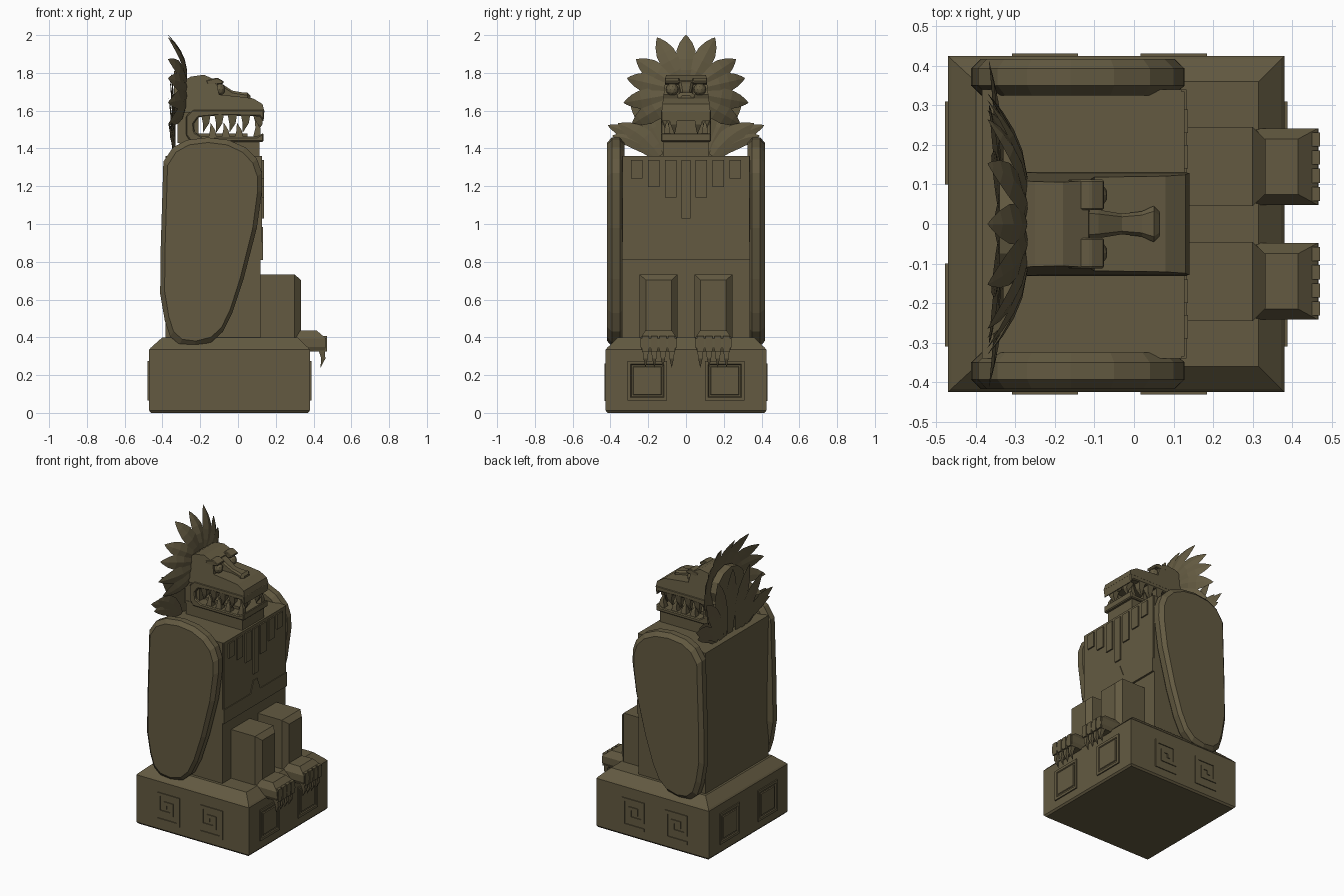
import bpy, bmesh, math
from mathutils import Vector

if "Cube" in bpy.data.objects:
    bpy.data.objects.remove(bpy.data.objects["Cube"])

stone = bpy.data.materials.new("olive stone")
stone.diffuse_color = (0.125, 0.102, 0.053, 1)
stone.use_nodes = True
stone.node_tree.nodes["Principled BSDF"].inputs["Base Color"].default_value = stone.diffuse_color


def finish(name, bm, bevel=0):
    bmesh.ops.recalc_face_normals(bm, faces=bm.faces)
    me = bpy.data.meshes.new(name)
    bm.to_mesh(me)
    bm.free()
    me.materials.append(stone)
    ob = bpy.data.objects.new(name, me)
    bpy.context.collection.objects.link(ob)
    if bevel:
        m = ob.modifiers.new("bevel", 'BEVEL')
        m.width, m.segments, m.limit_method = bevel, 1, 'ANGLE'
    return ob


def skin(name, rings, bevel=0):
    """Closed mesh through equal-length rings of points."""
    bm = bmesh.new()
    vs = [[bm.verts.new(p) for p in r] for r in rings]
    n = len(vs[0])
    for a, b in zip(vs, vs[1:]):
        for i in range(n):
            j = (i + 1) % n
            bm.faces.new((a[i], a[j], b[j], b[i]))
    bm.faces.new(vs[0])
    bm.faces.new(vs[-1])
    return finish(name, bm, bevel)


def loft(name, rects, axis='z'):
    """Rectangles (position, a0, a1, b0, b1) stacked along z or x."""
    rings = []
    for p, a0, a1, b0, b1 in rects:
        q = [(a0, b0), (a1, b0), (a1, b1), (a0, b1)]
        rings.append([(a, b, p) if axis == 'z' else (p, a, b) for a, b in q])
    return skin(name, rings)


def box(name, x0, x1, y0, y1, z0, z1):
    return loft(name, [(z0, x0, x1, y0, y1), (z1, x0, x1, y0, y1)])


def prism(name, pts, ys, bevel=0):
    """xz outline carried through several y positions."""
    return skin(name, [[(x, y, z) for x, z in pts] for y in ys], bevel)


def leaf(name, y, z, ang, length, width, x0, sweep, side=1, curl=0, r0=0.0, thick=0.012):
    """Ridged feather radiating in the yz plane, swept back toward -x at its tip."""
    rings = []
    shape = [(0, .45), (.2, .75), (.45, 1), (.65, .95), (.82, .65), (.94, .28), (1, .02)]
    for t, w in shape:
        a = ang + curl * t
        r = r0 + (length - r0) * t
        d, n = Vector((0, math.sin(a), math.cos(a))), Vector((0, math.cos(a), -math.sin(a)))
        c = Vector((x0 - sweep * t ** 2, y, z)) + d * r
        h = n * width * w / 2
        k = Vector((thick * w, 0, 0))
        rings.append([Vector((p.x, p.y * side, p.z)) for p in (c - h, c + k, c + h, c - k * .3)])
    return skin(name, rings)


def spike(name, base, tip, r, bend=(0, 0, 0)):
    """Curved four-sided tooth or claw."""
    b, e, k = Vector(base), Vector(tip), Vector(bend)
    rings = []
    for t, s in ((0, 1), (.5, .65), (1, .03)):
        c = b.lerp(e, t) + k * (4 * t * (1 - t))
        rings.append([c + Vector((dx * r * s, dy * r * s, 0)) for dx, dy in ((-1, -1), (1, -1), (1, 1), (-1, 1))])
    return skin(name, rings)


# plinth with sloping top
loft("plinth", [(0, -.46, .37, -.415, .415), (.012, -.47, .38, -.425, .425),
                (.335, -.47, .38, -.425, .425), (.345, -.462, .372, -.417, .417),
                (.4, -.40, .315, -.36, .36)])

# square spiral reliefs on the plinth sides
key = [(0, 0), (1, 0), (1, 1), (0, 1), (0, .33), (.67, .33), (.67, .7), (.33, .7), (.33, .55)]
for s in (-1, 1):
    for cx in (-.225, .1):
        for (u0, v0), (u1, v1) in zip(key, key[1:]):
            X = sorted((u0, u1))
            Z = sorted((v0, v1))
            px = lambda u: cx - .073 + .146 * u
            pz = lambda v: .075 + .175 * v
            Y = sorted((s * .42, s * .431))
            box("spiral_relief", px(X[0]) - .011, px(X[1]) + .011, Y[0], Y[1],
                pz(Z[0]) - .011, pz(Z[1]) + .011)

# stepped square panels on the plinth front and back
for s, x in ((1, .38), (-1, -.47)):
    for cy in (-.205, .205):
        steps = [(-.01, .105), (.008, .105), (.008, .088), (.002, .084), (.002, .076), (.007, .072)]
        loft("square_panel", [(x + s * d, cy - h, cy + h, .17 - h, .17 + h) for d, h in steps], 'x')

# torso, belt and chest pendants
box("torso", -.385, .12, -.34, .34, .36, 1.36)
box("belt", .11, .133, -.34, .34, .81, .905)
skin("belt_peak", [[(x, y, z) for y, z in ((-.055, .9), (-.02, .985), (.02, .985), (.055, .9))] for x in (.11, .133)])
box("chest_plate", .1, .128, -.335, .335, .905, 1.36)
for y, bottom, w in ((0, 1.03, .05), (.08, 1.14, .06), (.17, 1.195, .06), (.26, 1.24, .06)):
    for s in ((1, -1) if y else (1,)):
        box("chest_pendant", .11, .137, s * y - w / 2, s * y + w / 2, bottom, 1.34)

# side wings with chamfered rims
wing = [(-.395, 1.33), (-.345, 1.405), (-.27, 1.445), (-.16, 1.458), (-.05, 1.445), (.04, 1.405),
        (.1, 1.345), (.127, 1.27), (.128, 1.18), (.10, .98), (.03, .71), (-.03, .53), (-.08, .43),
        (-.14, .375), (-.23, .352), (-.31, .362), (-.36, .405), (-.388, .49), (-.412, .63), (-.41, .85)]
for s in (-1, 1):
    mid = (-.15, .92)
    rings = []
    for y, f in ((.325, .9), (.35, 1), (.393, 1), (.417, .91)):
        k = 1 - (1 - f) * .55
        rings.append([(mid[0] + (x - mid[0]) * f, s * y, mid[1] + (z - mid[1]) * k) for x, z in wing])
    skin("side_wing", rings)

# legs, feet and claws
for s in (-1, 1):
    c = s * .145
    loft("leg", [(.1, c - .1, c + .1, .36, .733), (.30, c - .1, c + .1, .36, .733),
                 (.333, c - .068, c + .068, .36, .703)], 'x')
    loft("foot", [(.325, .31, .455, c - .085, c + .085), (.35, .305, .467, c - .097, c + .097),
                  (.395, .305, .465, c - .097, c + .097), (.437, .33, .415, c - .07, c + .07)])
    for i in range(4):
        y = c + (i - 1.5) * .046
        box("toe", .40, .47, y - .018, y + .018, .325, .408)
        spike("claw", (.442, y, .335), (.437, y, .24), .017, (.012, 0, 0))

# neck and open jaws
box("neck", -.31, .115, -.118, .118, 1.35, 1.45)
jaws = [(.135, 1.435), (.135, 1.482), (.1, 1.462), (-.19, 1.462), (-.23, 1.485), (-.235, 1.53),
        (-.21, 1.565), (-.1, 1.575), (.115, 1.57), (.135, 1.54), (.14, 1.605), (-.24, 1.605),
        (-.275, 1.57), (-.275, 1.47), (-.25, 1.435)]
prism("jaws", jaws, (-.132, .132), .006)
box("tongue", -.24, .05, -.06, .06, 1.45, 1.48)
box("throat", -.32, -.21, -.115, .115, 1.43, 1.62)

# upper head, narrowing upward
head = [(-.32, 1.59), (-.32, 1.74), (-.25, 1.78), (-.18, 1.79), (-.115, 1.76), (-.10, 1.685),
        (.0, 1.675), (.08, 1.665), (.13, 1.635), (.14, 1.595)]
skin("upper_head", [[(x, s * (.13 - .12 * (z - 1.59)), z) for x, z in head] for s in (-1, 1)])

# nose ridge with flared tip, nostrils
ridge = [(-.14, .042, 1.765), (-.09, .036, 1.745), (-.03, .026, 1.706), (.02, .032, 1.697),
         (.05, .046, 1.695), (.065, .03, 1.68)]
skin("nose_ridge", [[(x, -w, 1.66), (x, -w, z - .012), (x, -w * .7, z), (x, w * .7, z),
                     (x, w, z - .012), (x, w, 1.66)] for x, w, z in ridge])

# eyes and brows
for s in (-1, 1):
    bm = bmesh.new()
    bmesh.ops.create_icosphere(bm, subdivisions=2, radius=.034)
    bmesh.ops.translate(bm, verts=bm.verts, vec=(-.1, s * .073, 1.712))
    finish("eye", bm)
    brow = [(-.17, 1.76), (-.11, 1.775), (-.075, 1.755), (-.08, 1.742), (-.16, 1.735)]
    prism("brow", brow, (s * .035, s * .112), .004)

# teeth along the sides and across the front
for s in (-1, 1):
    for x in (-.17, -.1, -.03, .04):
        spike("upper_tooth", (x, s * .105, 1.58), (x - .015, s * .105, 1.485), .025, (.008, 0, 0))
    for x in (-.135, -.065, .005):
        spike("lower_tooth", (x, s * .1, 1.455), (x - .01, s * .1, 1.535), .022, (.006, 0, 0))
    spike("upper_fang", (.105, s * .07, 1.58), (.095, s * .06, 1.475), .026, (.012, 0, 0))
    spike("lower_fang", (.1, s * .1, 1.46), (.09, s * .1, 1.555), .02, (.01, 0, 0))
    spike("front_tooth", (.11, s * .02, 1.58), (.105, s * .02, 1.545), .018)

# radiating crest feathers
for deg, length in ((0, .30), (28, .325), (57, .315), (77, .32), (100, .335), (121, .335)):
    for s in ((1, -1) if deg else (1,)):
        leaf("crest_feather", 0, 1.70, math.radians(deg), length, .105, -.275, .095, s, 0, .07)
skin("crest_backing", [[(x, .15 * math.sin(i * math.pi / 6), 1.68 + .13 * math.cos(i * math.pi / 6))
                        for i in range(12)] for x in (-.34, -.29)])

# flat back plumes rising from the shoulders
plumes = [(.0, 1.36, 0, .44, .12, 0), (.07, 1.36, 8, .42, .12, 6), (.11, 1.36, 18, .36, .11, 14),
          (.14, 1.36, 32, .28, .10, 20), (.17, 1.36, 40, .245, .08, 24), (.15, 1.37, 45, .305, .085, 15)]
for i, (y, z, deg, length, width, curl) in enumerate(plumes):
    for s in ((1, -1) if y else (1,)):
        leaf("back_plume", y, z, math.radians(deg), length, width, -.335 - .006 * (i % 3), .02, s,
             math.radians(curl), 0, .008)
